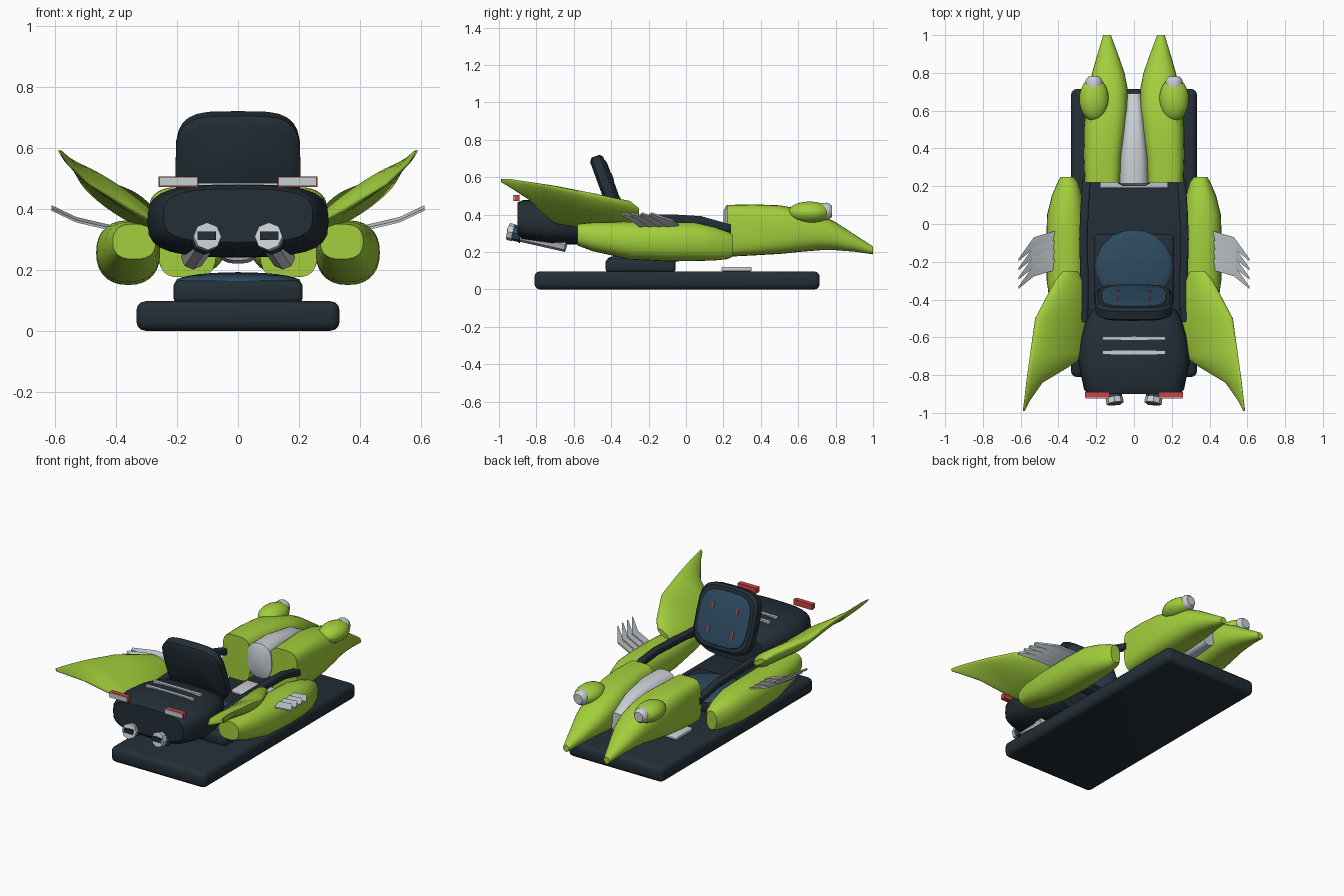
import bpy, bmesh
from math import sin, cos, pi, radians, atan2, hypot
from mathutils import Matrix, Vector

cube = bpy.data.objects.get("Cube")
if cube:
    bpy.data.objects.remove(cube, do_unlink=True)


def material(name, rgb):
    m = bpy.data.materials.new(name)
    m.use_nodes = True
    m.diffuse_color = (*rgb, 1)
    m.node_tree.nodes["Principled BSDF"].inputs["Base Color"].default_value = (*rgb, 1)
    return m


GREEN = material("lime_green", (0.36, 0.62, 0.045))
DARK = material("dark_slate", (0.017, 0.028, 0.038))
BLUE = material("deep_blue", (0.027, 0.07, 0.12))
GREY = material("light_grey", (0.58, 0.62, 0.65))
RED = material("signal_red", (0.6, 0.06, 0.055))


def add(name, bm, mat, mirror=False, smooth=40, matrix=None):
    bmesh.ops.recalc_face_normals(bm, faces=bm.faces[:])
    if matrix:
        bm.transform(matrix)
    me = bpy.data.meshes.new(name)
    bm.to_mesh(me)
    bm.free()
    me.materials.append(mat)
    ob = bpy.data.objects.new(name, me)
    bpy.context.collection.objects.link(ob)
    if mirror:
        ob.modifiers.new("Mirror", 'MIRROR')
    if smooth:
        bpy.ops.object.select_all(action='DESELECT')
        ob.select_set(True)
        bpy.context.view_layer.objects.active = ob
        bpy.ops.object.shade_smooth_by_angle(angle=radians(smooth))
    return ob


def box(name, x, y, z, mat, bevel=0.0, **kw):
    lo, hi = Vector((x[0], y[0], z[0])), Vector((x[1], y[1], z[1]))
    bm = bmesh.new()
    bmesh.ops.create_cube(bm, size=1, matrix=Matrix.Translation((lo + hi) / 2)
                          @ Matrix.Diagonal((*(hi - lo), 1)))
    if bevel:
        bmesh.ops.bevel(bm, geom=bm.edges[:], offset=bevel, segments=3,
                        profile=0.5, affect='EDGES')
    return add(name, bm, mat, **kw)


def ball(name, centre, radii, mat, **kw):
    bm = bmesh.new()
    bmesh.ops.create_uvsphere(bm, u_segments=24, v_segments=14, radius=1,
                              matrix=Matrix.Translation(centre) @ Matrix.Diagonal((*radii, 1)))
    return add(name, bm, mat, **kw)


def ring(y, cx, cz, rx, rz, power=2.0, tilt=0.0, count=28):
    """Superellipse cross-section facing along y."""
    pts = []
    for i in range(count):
        c, s = cos(2 * pi * i / count), sin(2 * pi * i / count)
        u = rx * abs(c) ** (2 / power) * (1 if c > 0 else -1)
        v = rz * abs(s) ** (2 / power) * (1 if s > 0 else -1)
        pts.append((cx + u * cos(tilt) - v * sin(tilt), y, cz + u * sin(tilt) + v * cos(tilt)))
    return pts


def loft(name, rings, mat, **kw):
    bm = bmesh.new()
    loops = [[bm.verts.new(p) for p in r] for r in rings]
    for a, b in zip(loops, loops[1:]):
        for i in range(len(a)):
            j = (i + 1) % len(a)
            bm.faces.new((a[i], a[j], b[j], b[i]))
    bm.faces.new(loops[0])
    bm.faces.new(loops[-1])
    return add(name, bm, mat, **kw)


def span(y, x0, x1, z0, z1, power):
    return ring(y, (x0 + x1) / 2, (z0 + z1) / 2, (x1 - x0) / 2, (z1 - z0) / 2, power)


def tube(name, a, b, r, mat, sides=8, **kw):
    a, b = Vector(a), Vector(b)
    m = Matrix.Translation((a + b) / 2) @ (b - a).to_track_quat('Z', 'Y').to_matrix().to_4x4()
    bm = bmesh.new()
    bmesh.ops.create_cone(bm, cap_ends=True, segments=sides, radius1=r, radius2=r,
                          depth=(b - a).length, matrix=m)
    return add(name, bm, mat, **kw)


# Stand and seat
box("base_plate", (-0.333, 0.333), (-0.81, 0.715), (0, 0.097), DARK, 0.03)
box("seat_pedestal", (-0.212, 0.212), (-0.43, -0.055), (0.09, 0.165), DARK, 0.02)
ball("seat_cushion", (0, -0.225, 0.162), (0.205, 0.195, 0.03), BLUE)
box("foot_plate", (-0.18, 0.18), (0.19, 0.35), (0.097, 0.12), GREY, 0.006)

# Reclined backrest with blue pad and red trim
lean = Matrix.Translation((0, -0.415, 0.53)) @ Matrix.Rotation(radians(20), 4, 'X')
loft("backrest", [ring(-0.04, 0, 0, 0.185, 0.175, 4), ring(-0.025, 0, 0, 0.205, 0.195, 4),
                  ring(0.02, 0, 0, 0.205, 0.195, 4), ring(0.035, 0, 0, 0.19, 0.18, 4)],
     DARK, matrix=lean)
loft("backrest_pad", [ring(0.03, 0, 0, 0.175, 0.165, 3.6), ring(0.038, 0, 0, 0.17, 0.16, 3.6),
                      ring(0.044, 0, 0, 0.145, 0.135, 3.4)], BLUE, matrix=lean)
for label, h, z in (("upper", 0.02, 0.06), ("lower", 0.022, -0.08)):
    box(label + "_pad_trim", (0.08, 0.09), (0.04, 0.048), (z - h, z + h), RED,
        mirror=True, smooth=0, matrix=lean)

# Rear body, deck bars and tail lights
loft("rear_body", [span(y, -w, w, lo, hi, 3.2) for y, w, lo, hi in (
    (-0.9, 0.245, 0.29, 0.465), (-0.875, 0.265, 0.265, 0.477), (-0.72, 0.297, 0.242, 0.48),
    (-0.6, 0.28, 0.24, 0.478), (-0.5, 0.25, 0.245, 0.465), (-0.45, 0.22, 0.26, 0.44))], DARK)
for i, y in enumerate((-0.605, -0.68)):
    box(f"deck_bar_{i + 1}", (-0.167, 0.167), (y - 0.01, y + 0.01), (0.465, 0.485), GREY, smooth=0)
box("tail_light", (0.13, 0.26), (-0.918, -0.89), (0.472, 0.506), RED, mirror=True, smooth=0)
box("tail_light_lens", (0.132, 0.258), (-0.924, -0.917), (0.474, 0.504), GREY,
    mirror=True, smooth=0)

# Exhaust pipes
rear, front = Vector((0.1, -0.95, 0.31)), Vector((0.148, -0.64, 0.24))


def along(t):
    return rear.lerp(front, t)


tube("exhaust_pipe", along(0.12), front, 0.04, GREY, mirror=True)
tube("exhaust_band", along(0.08), along(0.2), 0.043, BLUE, mirror=True)
tube("exhaust_rim", rear, along(0.09), 0.046, GREY, mirror=True)
tube("exhaust_collar", along(0.2), along(0.23), 0.046, DARK, mirror=True)
box("exhaust_slot", (0.072, 0.132), (-0.958, -0.945), (0.297, 0.325), DARK,
    mirror=True, smooth=0)

# Side rails joining the rear body to the nose
loft("side_rail", [ring(y, x, z, 0.022, 0.022, 4) for y, x, z in (
    (-0.52, 0.265, 0.36), (-0.3, 0.262, 0.375), (-0.08, 0.268, 0.38),
    (0.08, 0.262, 0.37), (0.24, 0.25, 0.325))], DARK, mirror=True)

# Twin nose lobes with grey centre body
loft("nose_lobe", [span(*s) for s in (
    (0.22, 0.07, 0.262, 0.175, 0.452, 4.0), (0.36, 0.062, 0.268, 0.182, 0.455, 3.6),
    (0.5, 0.042, 0.266, 0.19, 0.45, 3.2), (0.62, 0.031, 0.256, 0.202, 0.43, 2.8),
    (0.72, 0.034, 0.238, 0.21, 0.4, 2.5), (0.8, 0.05, 0.222, 0.21, 0.36, 2.3),
    (0.9, 0.085, 0.193, 0.202, 0.295, 2.1), (1.0, 0.122, 0.163, 0.188, 0.23, 2.0))],
     GREEN, mirror=True)
loft("nose_centre", [span(*s) for s in (
    (0.2, -0.055, 0.055, 0.27, 0.42, 2.4), (0.215, -0.085, 0.085, 0.23, 0.448, 2.6),
    (0.36, -0.078, 0.078, 0.22, 0.45, 3.0), (0.55, -0.055, 0.055, 0.22, 0.425, 3.0),
    (0.69, -0.045, 0.045, 0.23, 0.35, 2.5))], GREY)

# Headlight pods
ball("headlight_pod", (0.212, 0.66, 0.412), (0.078, 0.115, 0.058), GREEN, mirror=True)
loft("headlight_lens", [ring(y, 0.212, 0.418, r, r) for y, r in (
    (0.725, 0.043), (0.755, 0.046), (0.765, 0.042), (0.78, 0.03))], GREY, mirror=True)

# Side pods
loft("side_pod", [span(*s) for s in (
    (-0.58, 0.27, 0.41, 0.235, 0.35, 2.6), (-0.5, 0.262, 0.435, 0.205, 0.358, 2.4),
    (-0.3, 0.255, 0.462, 0.16, 0.362, 2.3), (-0.1, 0.255, 0.465, 0.15, 0.362, 2.3),
    (0.05, 0.26, 0.46, 0.152, 0.358, 2.3), (0.15, 0.275, 0.435, 0.155, 0.335, 2.3),
    (0.22, 0.295, 0.405, 0.162, 0.31, 2.3), (0.25, 0.318, 0.388, 0.175, 0.292, 2.3))],
     GREEN, mirror=True)

# Swept rear fins: inner edge, outer edge and half thickness at each station
fin = []
for y, xi, zi, xo, zo, t in (
        (-0.25, 0.3, 0.385, 0.375, 0.43, 0.015), (-0.3, 0.265, 0.35, 0.415, 0.465, 0.04),
        (-0.5, 0.25, 0.33, 0.522, 0.51, 0.04), (-0.69, 0.25, 0.345, 0.55, 0.55, 0.03),
        (-0.76, 0.35, 0.4, 0.56, 0.562, 0.02), (-0.84, 0.485, 0.48, 0.57, 0.575, 0.012),
        (-0.94, 0.555, 0.545, 0.581, 0.59, 0.007), (-0.99, 0.579, 0.575, 0.588, 0.592, 0.003)):
    fin.append(ring(y, (xi + xo) / 2, (zi + zo) / 2, hypot(xo - xi, zo - zi) / 2, t, 2,
                    atan2(zo - zi, xo - xi)))
loft("rear_fin", fin, GREEN, mirror=True)

# Grey feather blades on each pod
blade = ((-0.03, 0.35, 0.325, 0.06), (-0.035, 0.41, 0.345, 0.06), (-0.07, 0.53, 0.373, 0.06),
         (-0.185, 0.612, 0.412, 0.012))
for i in range(4):
    rings = []
    for y, x, z, chord in blade:
        y -= i * 0.049
        rings.append([(x, y, z), (x, y - chord, z - 0.01),
                      (x, y - chord, z - 0.018), (x, y, z - 0.01)])
    loft(f"feather_blade_{i + 1}", rings, GREY, mirror=True, smooth=30)
